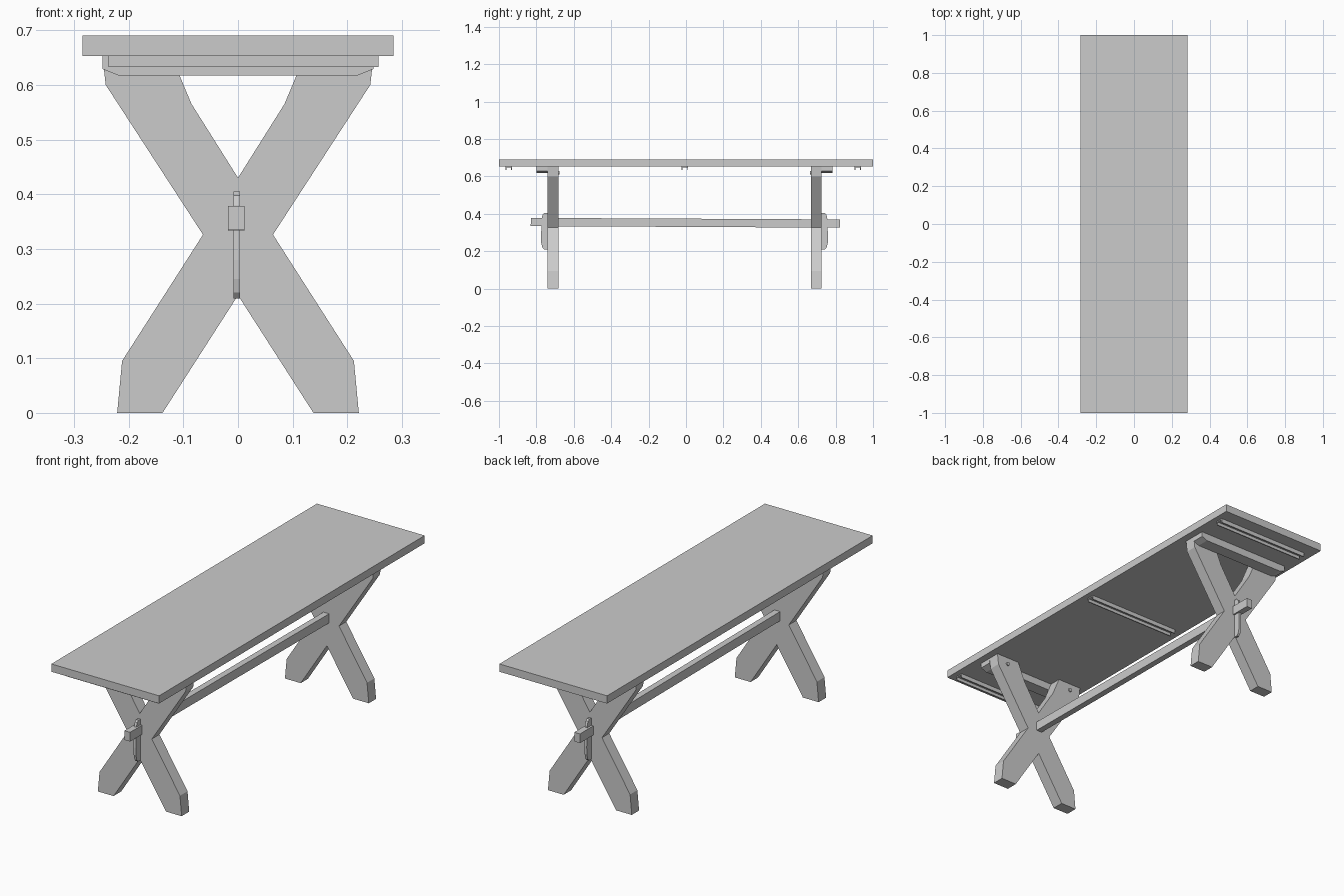
import bpy, bmesh, math
from mathutils import Matrix

if "Cube" in bpy.data.objects:
    bpy.data.objects.remove(bpy.data.objects["Cube"])


def finish(bm, name):
    bmesh.ops.recalc_face_normals(bm, faces=bm.faces)
    mesh = bpy.data.meshes.new(name)
    bm.to_mesh(mesh)
    bm.free()
    ob = bpy.data.objects.new(name, mesh)
    bpy.context.collection.objects.link(ob)
    return ob


def prism(name, points, direction):
    """Extrude a closed 3D outline along a direction."""
    bm = bmesh.new()
    face = bm.faces.new([bm.verts.new(p) for p in points])
    out = bmesh.ops.extrude_face_region(bm, geom=[face])
    verts = [g for g in out["geom"] if isinstance(g, bmesh.types.BMVert)]
    bmesh.ops.translate(bm, verts=verts, vec=direction)
    return finish(bm, name)


def box(name, x, y, z):
    return prism(name, [(x[0], y[0], z[0]), (x[1], y[0], z[0]),
                        (x[1], y[1], z[0]), (x[0], y[1], z[0])],
                 (0, 0, z[1] - z[0]))


TOP = 0.653

# Table top
box("table_top", (-0.284, 0.284), (-1, 1), (TOP, 0.69))

# Right half of the crossed-leg outline, bottom crotch to top crotch
HALF = [(0, 0.215), (0.138, 0.0), (0.221, 0.0), (0.212, 0.095), (0.064, 0.326),
        (0.242, 0.6), (0.248, TOP), (0.122, TOP), (0.085, 0.565), (0, 0.43)]
X_OUTLINE = HALF + [(-x, z) for x, z in HALF[-2:0:-1]]

# Cleat with clipped lower corners
CLEAT = [(-0.248, TOP), (0.248, TOP), (0.248, 0.629), (0.218, 0.617),
         (-0.218, 0.617), (-0.248, 0.629)]

# Tapered key with rounded ends (outward distance, height)
KEY = [(0, 0.405), (0.015, 0.405), (0.025, 0.398), (0.031, 0.38), (0.035, 0.28),
       (0.034, 0.245), (0.028, 0.22), (0.018, 0.209), (0, 0.209)]

# Each end: s points outward, inner / outer are the leg faces
for label, s, inner, outer in (("front", -1, -0.683, -0.74), ("back", 1, 0.669, 0.724)):
    prism(label + "_crossed_legs", [(x, inner, z) for x, z in X_OUTLINE],
          (0, outer - inner, 0))
    prism(label + "_cleat", [(x, outer, z) for x, z in CLEAT], (0, s * 0.06, 0))
    prism(label + "_key", [(-0.008, outer + s * u, z) for u, z in KEY], (0.012, 0, 0))

    # Bolt heads on the inner leg faces
    bm = bmesh.new()
    for x in (-0.187, 0.187):
        bmesh.ops.create_cone(
            bm, cap_ends=True, segments=12, radius1=0.009, radius2=0.009, depth=0.012,
            matrix=Matrix.Translation((x, inner, 0.62)) @ Matrix.Rotation(math.pi / 2, 4, 'X'))
    finish(bm, label + "_bolts")

# Stretcher, very slightly lower at the back
stretcher = box("stretcher", (-0.018, 0.012), (-0.827, 0.827), (-0.022, 0.022))
stretcher.location = (0, -0.003, 0.352)
stretcher.rotation_euler.x = -0.005

# U-shaped stiffening channels under the top, open downward
W, H, T = 0.018, 0.02, 0.005
CHANNEL = [(-W, 0), (W, 0), (W, -H), (W - T, -H), (W - T, -T),
           (-W + T, -T), (-W + T, -H), (-W, -H)]
for label, y in (("front", -0.948), ("middle", -0.006), ("back", 0.918)):
    prism(label + "_channel", [(-0.237, y + a, TOP + b) for a, b in CHANNEL], (0.494, 0, 0))
